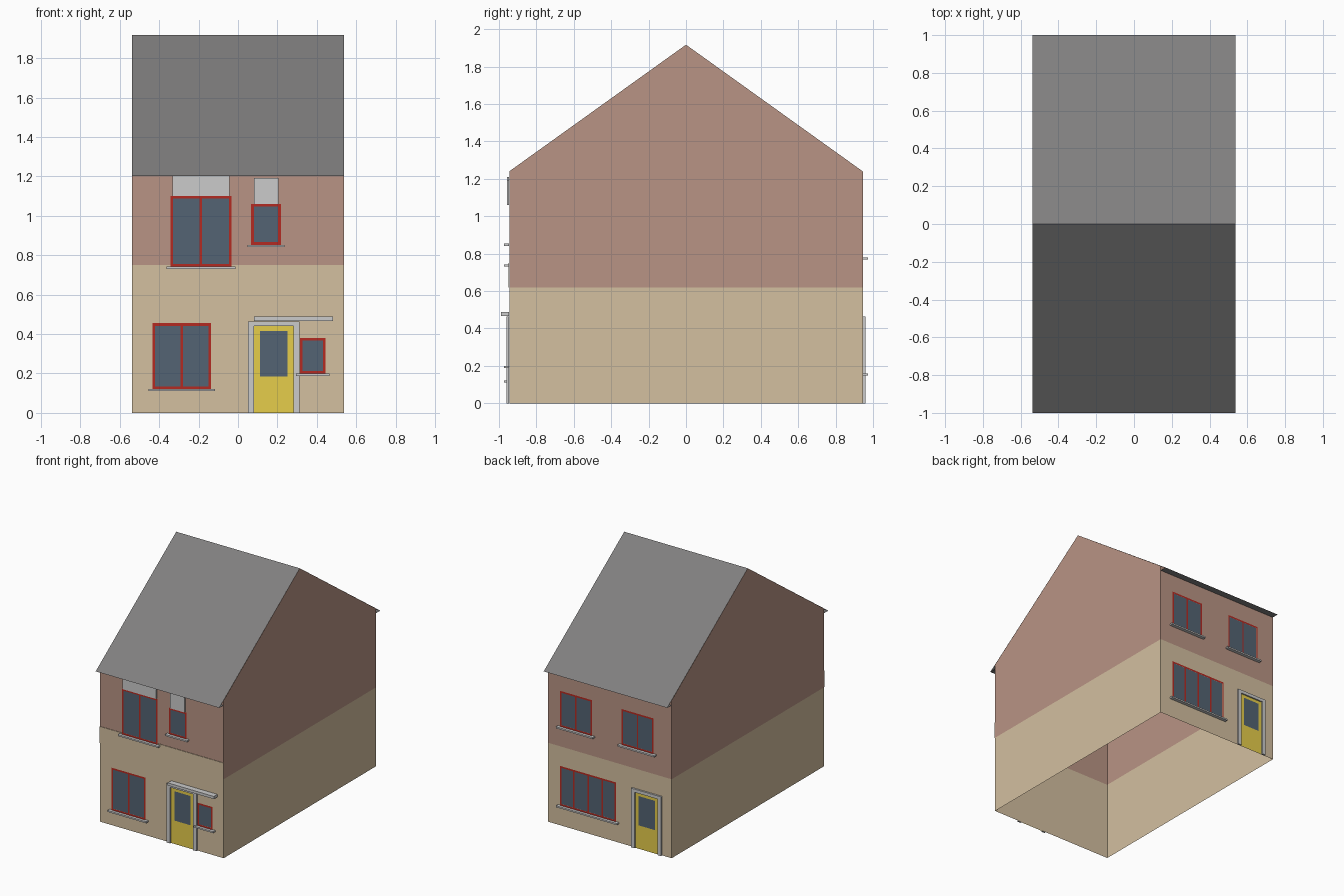
import bpy, bmesh

if "Cube" in bpy.data.objects:
    bpy.data.objects.remove(bpy.data.objects["Cube"])

W, D = 0.537, 0.945            # half width, half depth of the walls
SPLIT, EAVE, RIDGE, TIP = 0.62, 1.24, 1.917, 1.202
FRONT, BACK = -1, 1


def material(name, rgb):
    """Material from an sRGB colour, converted to linear."""
    m = bpy.data.materials.new(name)
    m.diffuse_color = (*[c ** 2.2 for c in rgb], 1)
    m.use_nodes = True
    m.node_tree.nodes["Principled BSDF"].inputs["Base Color"].default_value = m.diffuse_color
    return m


BRICK = material("brick", (0.72, 0.575, 0.515))
RENDER = material("sand_render", (0.825, 0.745, 0.62))
ROOF = material("roof_slate", (0.50, 0.495, 0.495))
RED = material("red_frame", (0.70, 0.18, 0.15))
GLASS = material("dark_glass", (0.33, 0.39, 0.45))
YELLOW = material("yellow_door", (0.90, 0.80, 0.30))


def finish(name, bm, mat=None):
    bmesh.ops.recalc_face_normals(bm, faces=bm.faces)
    me = bpy.data.meshes.new(name)
    bm.to_mesh(me)
    bm.free()
    ob = bpy.data.objects.new(name, me)
    bpy.context.collection.objects.link(ob)
    if mat:
        me.materials.append(mat)
    return ob


def sheet(name, polygons, mat):
    bm = bmesh.new()
    for poly in polygons:
        bm.faces.new([bm.verts.new(p) for p in poly])
    bmesh.ops.remove_doubles(bm, verts=bm.verts, dist=1e-5)
    return finish(name, bm, mat)


def boxes(name, rects, side, out, mat=None):
    """Boxes (x0, x1, z0, z1) standing just off a wall, reaching to y = out."""
    bm = bmesh.new()
    for x0, x1, z0, z1 in rects:
        vs = bmesh.ops.create_cube(bm, size=1)["verts"]
        for v in vs:
            v.co = (x0 if v.co.x < 0 else x1,
                    side * (D + 0.001 if v.co.y < 0 else out),
                    z0 if v.co.z < 0 else z1)
    return finish(name, bm, mat)


def panel(name, rects, side, y, mat):
    """Flat rectangles (x0, x1, z0, z1) facing outwards at depth y."""
    polys = []
    for x0, x1, z0, z1 in rects:
        quad = [(x0, side * y, z0), (x1, side * y, z0), (x1, side * y, z1), (x0, side * y, z1)]
        polys.append(quad if side == FRONT else quad[::-1])
    bm = bmesh.new()
    for poly in polys:
        bm.faces.new([bm.verts.new(p) for p in poly])
    me = bpy.data.meshes.new(name)
    bm.to_mesh(me)
    bm.free()
    me.materials.append(mat)
    bpy.context.collection.objects.link(bpy.data.objects.new(name, me))


def window(name, side, x0, x1, z0, z1, panes=1):
    t = 0.013
    panel(name + "_glass", [(x0 + t, x1 - t, z0 + t, z1 - t)], side, 0.951, GLASS)
    bars = [(x0, x1, z0, z0 + t), (x0, x1, z1 - t, z1),
            (x0, x0 + t, z0 + t, z1 - t), (x1 - t, x1, z0 + t, z1 - t)]
    for i in range(1, panes):
        xm = x0 + (x1 - x0) * i / panes
        bars.append((xm - t / 2, xm + t / 2, z0 + t, z1 - t))
    panel(name + "_frame", bars, side, 0.952, RED)
    boxes(name + "_sill", [(x0 - 0.02, x1 + 0.02, z0 - 0.012, z0)], side, 0.973)


def door(name, side, xc):
    boxes(name + "_surround", [(xc - 0.13, xc - 0.10, 0, 0.465),
                               (xc + 0.10, xc + 0.13, 0, 0.465),
                               (xc - 0.10, xc + 0.10, 0.44, 0.465)], side, 0.96)
    panel(name + "_leaf", [(xc - 0.10, xc + 0.10, 0, 0.44)], side, 0.949, YELLOW)
    panel(name + "_pane", [(xc - 0.07, xc + 0.07, 0.185, 0.415)], side, 0.951, GLASS)


# Walls: open shell, rendered below and brick above with gable ends
lower, upper, roof = [], [], []
for s in (-1, 1):
    lower.append([(-W, s * D, 0), (W, s * D, 0), (W, s * D, SPLIT), (-W, s * D, SPLIT)])
    lower.append([(s * W, -D, 0), (s * W, D, 0), (s * W, D, SPLIT), (s * W, -D, SPLIT)])
    upper.append([(-W, s * D, SPLIT), (W, s * D, SPLIT), (W, s * D, EAVE), (-W, s * D, EAVE)])
    upper.append([(s * W, -D, SPLIT), (s * W, D, SPLIT), (s * W, D, EAVE),
                  (s * W, 0, RIDGE), (s * W, -D, EAVE)])
    # Roof slope and the flat soffit under its overhang
    roof.append([(-W, 0, RIDGE), (W, 0, RIDGE), (W, s, TIP), (-W, s, TIP)])
    roof.append([(-W, s, TIP), (W, s, TIP), (W, s * D, TIP), (-W, s * D, TIP)])
sheet("lower_walls", lower, RENDER)
sheet("upper_walls", upper, BRICK)
sheet("roof", roof, ROOF)
boxes("front_render_band", [(-W, W, SPLIT, 0.75)], FRONT, 0.95, RENDER)

# Front openings
window("front_upper_large_window", FRONT, -0.343, -0.033, 0.742, 1.10, 2)
window("front_upper_small_window", FRONT, 0.067, 0.217, 0.853, 1.06)
window("front_lower_large_window", FRONT, -0.433, -0.137, 0.122, 0.455, 2)
window("front_lower_small_window", FRONT, 0.315, 0.445, 0.20, 0.38)
boxes("front_large_lintel", [(-0.333, -0.043, 1.10, 1.21)], FRONT, 0.957)
boxes("front_small_lintel", [(0.08, 0.205, 1.06, 1.193)], FRONT, 0.957)
door("front_door", FRONT, 0.182)
boxes("front_door_canopy", [(0.082, 0.483, 0.467, 0.488)], FRONT, 0.99)

# Back openings
window("back_upper_left_window", BACK, 0.15, 0.43, 0.78, 1.06, 2)
window("back_upper_right_window", BACK, -0.385, -0.105, 0.78, 1.06, 2)
window("back_lower_window", BACK, -0.06, 0.43, 0.16, 0.47, 4)
door("back_door", BACK, -0.325)
